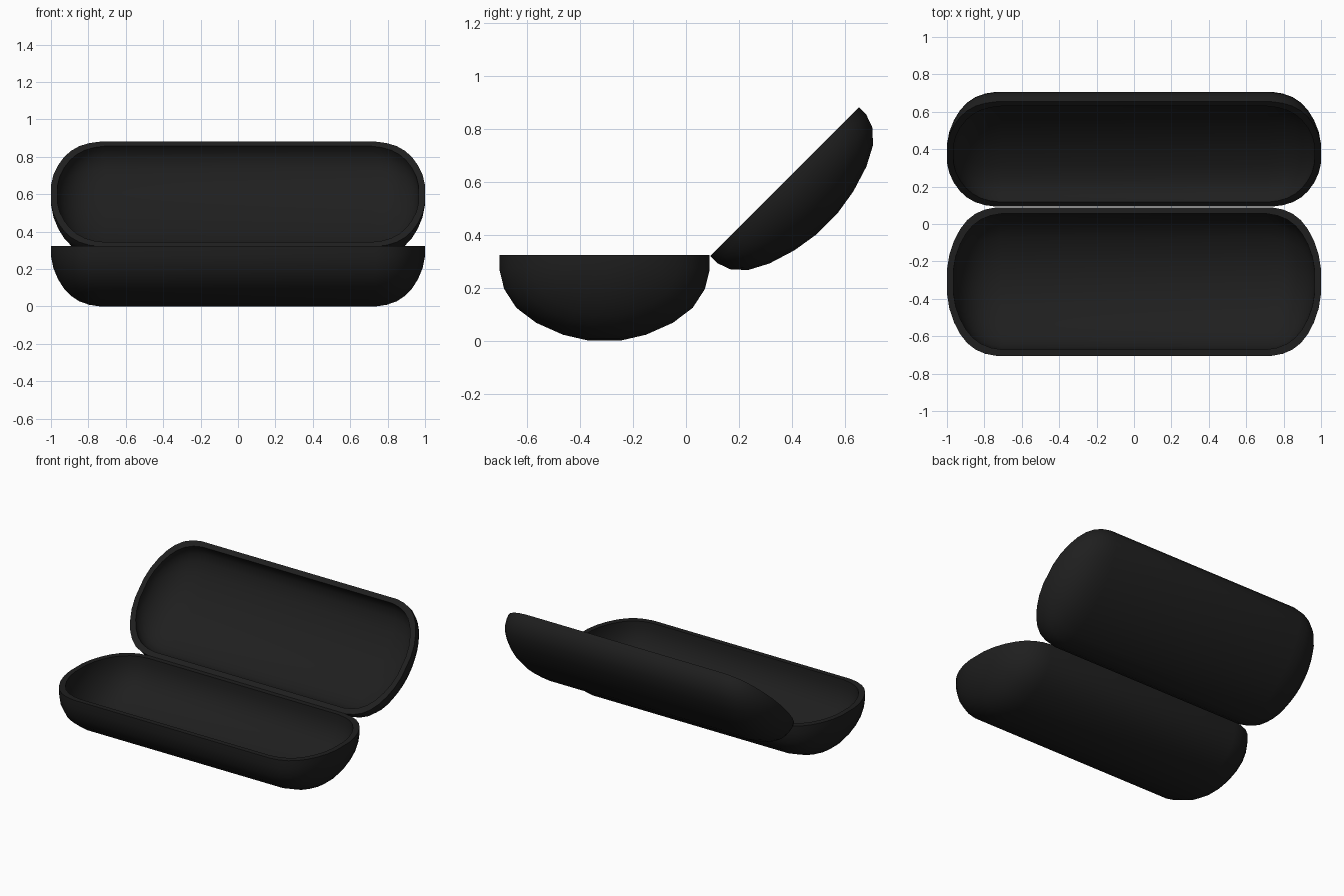
import bpy, bmesh, math
from mathutils import Matrix

if "Cube" in bpy.data.objects:
    bpy.data.objects.remove(bpy.data.objects["Cube"])

# Rounded quarter section: (outward, depth), from rim to centre line
QUARTER = [(1, 0), (1, .175), (.955, .397), (.84, .615),
           (.652, .79), (.396, .93), (.15, 1)]
# Rounded end: (x, section scale), from straight body to tip
END = [(.735, 1), (.795, .972), (.848, .915), (.893, .825),
       (.93, .705), (.962, .55), (.987, .365), (1, .165)]
WALL = 0.034
HALF_WIDTH = 0.397

black = bpy.data.materials.new("black_plastic")
black.diffuse_color = (0.0135, 0.0135, 0.0135, 1)
black.use_nodes = True
black.node_tree.nodes["Principled BSDF"].inputs["Base Color"].default_value = black.diffuse_color


def bowl(bm, length, ry, rz):
    """Half capsule open at the top; returns its rim loop in the plane z = 0."""
    section = [(u * ry, -v * rz) for u, v in QUARTER]
    section += [(-y, z) for y, z in reversed(section)]
    stations = [(-x, s) for x, s in reversed(END)] + END
    rings = [[bm.verts.new((x * length, y * s, z * s)) for y, z in section]
             for x, s in stations]
    for a, b in zip(rings, rings[1:]):
        for i in range(len(section) - 1):
            bm.faces.new((a[i], a[i + 1], b[i + 1], b[i]))
    bm.faces.new(rings[0])
    bm.faces.new(rings[-1])
    return [r[0] for r in rings] + [r[-1] for r in reversed(rings)]


def shell(name, depth, matrix):
    """Outer and inner bowl joined by a flat rim."""
    bm = bmesh.new()
    outer = bowl(bm, 1, HALF_WIDTH, depth)
    inner = bowl(bm, 1 - WALL, HALF_WIDTH - WALL, depth - WALL)
    for i in range(len(outer)):
        j = (i + 1) % len(outer)
        bm.faces.new((outer[i], outer[j], inner[j], inner[i]))
    bmesh.ops.recalc_face_normals(bm, faces=bm.faces)
    bm.transform(matrix)
    mesh = bpy.data.meshes.new(name)
    bm.to_mesh(mesh)
    bm.free()
    mesh.materials.append(black)
    obj = bpy.data.objects.new(name, mesh)
    bpy.context.collection.objects.link(obj)
    bpy.ops.object.select_all(action='DESELECT')
    obj.select_set(True)
    bpy.context.view_layer.objects.active = obj
    bpy.ops.object.shade_smooth_by_angle(angle=math.radians(40))
    return obj


# Deep lower half standing on the ground
shell("case_bottom", 0.323, Matrix.Translation((0, -0.308, 0.323)))

# Shallower lid, swung open about the rear edge
shell("case_lid", 0.225,
      Matrix.Translation((0, 0.0925, 0.32))
      @ Matrix.Rotation(math.radians(45), 4, 'X')
      @ Matrix.Translation((0, HALF_WIDTH, 0)))
